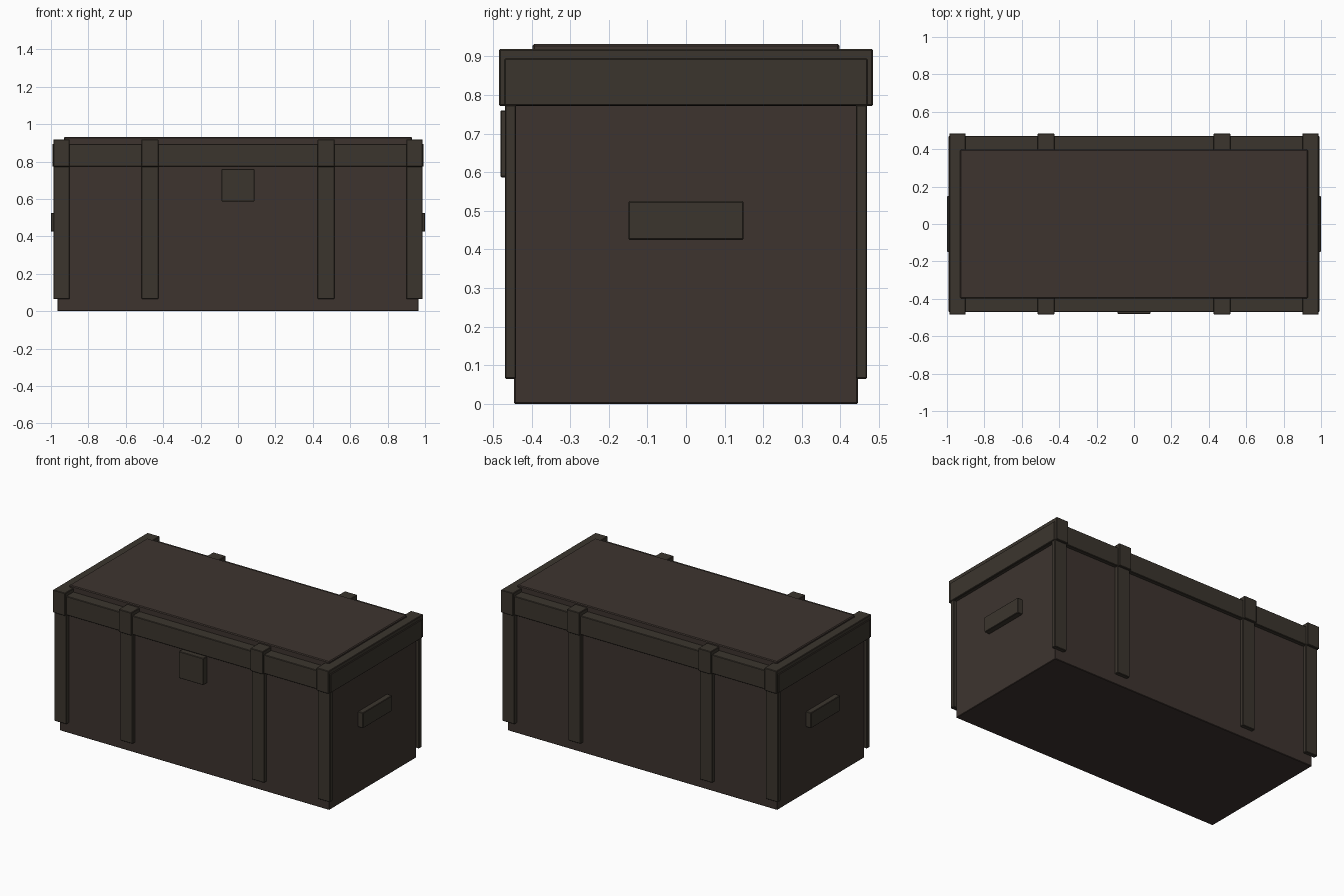
import bpy
import bmesh
from mathutils import Vector

cube = bpy.data.objects.get("Cube")
if cube:
    bpy.data.objects.remove(cube, do_unlink=True)


def material(name, rgb):
    mat = bpy.data.materials.new(name)
    mat.use_nodes = True
    mat.diffuse_color = (*rgb, 1)
    mat.node_tree.nodes["Principled BSDF"].inputs["Base Color"].default_value = (*rgb, 1)
    return mat


brown = material("dark brown", (0.047, 0.034, 0.028))
olive = material("dark olive brown", (0.044, 0.036, 0.027))


def box(name, mat, xs, ys, zs, bevel=0.003):
    """Lightly bevelled box spanning the given ranges."""
    bm = bmesh.new()
    bmesh.ops.create_cube(bm, size=1)
    spans = (xs, ys, zs)
    for v in bm.verts:
        v.co = Vector([(s[0] + s[1]) / 2 + c * (s[1] - s[0]) for c, s in zip(v.co, spans)])
    bmesh.ops.bevel(bm, geom=bm.edges[:], offset=bevel, segments=1, affect='EDGES')
    mesh = bpy.data.meshes.new(name)
    bm.to_mesh(mesh)
    bm.free()
    mesh.materials.append(mat)
    obj = bpy.data.objects.new(name, mesh)
    bpy.context.collection.objects.link(obj)
    return obj


def span(a, b, side):
    return sorted((a * side, b * side))


# Chest body, lid and raised lid panel
box("body", brown, (-0.965, 0.965), (-0.445, 0.445), (0, 0.785))
box("lid", olive, (-0.992, 0.992), (-0.47, 0.47), (0.773, 0.895))
box("lid_panel", brown, (-0.93, 0.93), (-0.398, 0.398), (0.89, 0.932), 0.005)

# Straps over the lid and battens down the front and back
for side, label in ((1, "left"), (-1, "right")):
    for part, a, b in (("corner", 0.9, 0.987), ("middle", 0.426, 0.516)):
        xs = span(a, b, side)
        box(f"{label}_{part}_lid_strap", olive, xs, (-0.484, 0.484), (0.772, 0.919))
        for face, end in ((-1, "front"), (1, "back")):
            box(f"{label}_{part}_{end}_batten", olive, xs,
                span(0.44, 0.469, face), (0.065, 0.775))
    # Side grip
    box(f"{label}_handle", olive, span(0.96, 1.0, side), (-0.149, 0.149), (0.425, 0.525))

# Latch plate
box("latch", olive, (-0.088, 0.088), (-0.481, -0.44), (0.587, 0.76))
